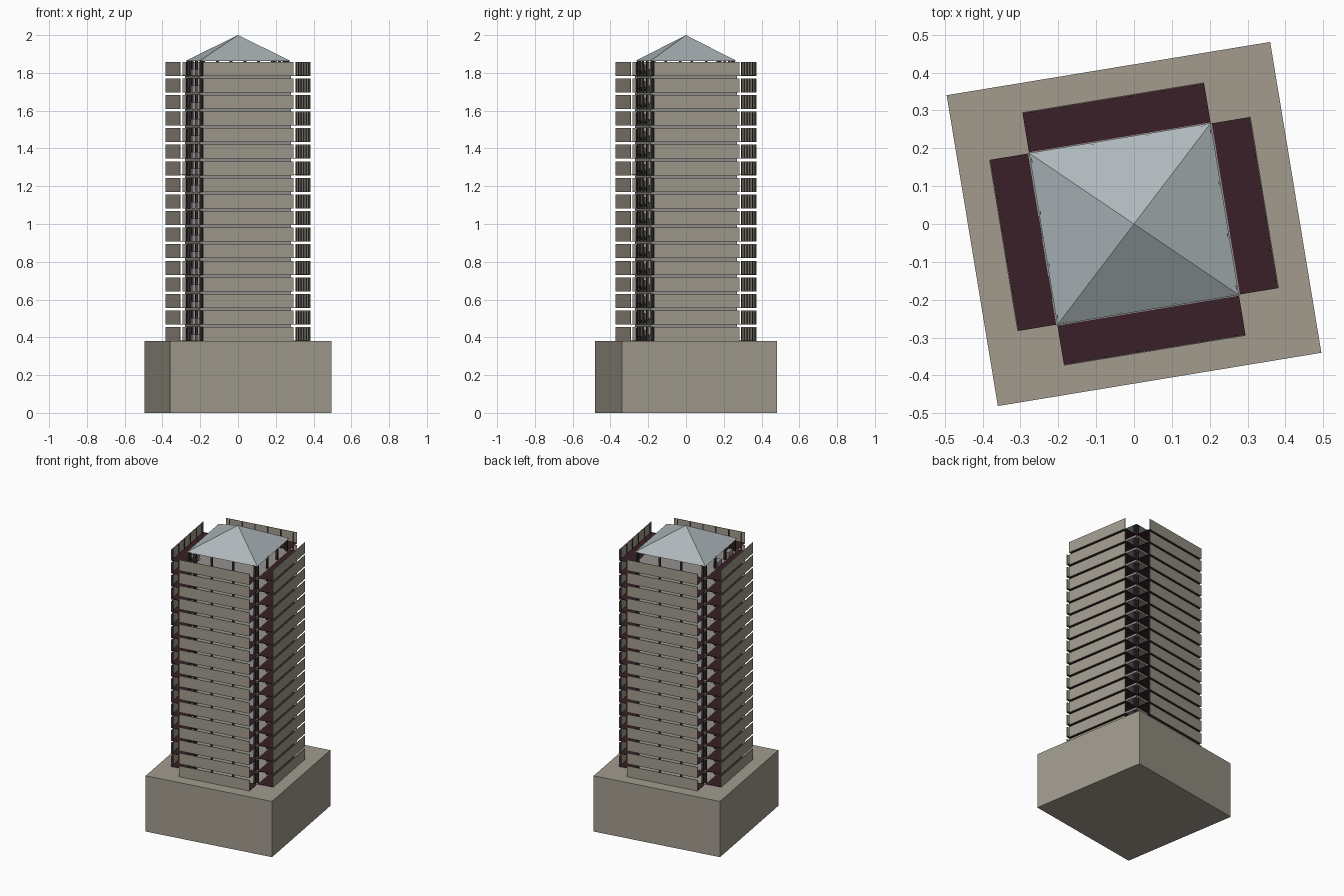
import bpy, bmesh, math
from mathutils import Matrix, Vector

if "Cube" in bpy.data.objects:
    bpy.data.objects.remove(bpy.data.objects["Cube"])

TURN = Matrix.Rotation(math.radians(9.35), 4, 'Z')
FLOORS, Z0, STEP, PANEL_H = 17, 0.38, 0.0878, 0.074
CX, CY = 0.246, 0.232      # half size of the core
WX, WY = 0.350, 0.339      # reach of the balcony wings


def mat(name, rgb):
    m = bpy.data.materials.new(name)
    m.diffuse_color = (*rgb, 1)
    m.use_nodes = True
    m.node_tree.nodes["Principled BSDF"].inputs["Base Color"].default_value = m.diffuse_color
    return m


STONE = mat("stone", (0.36, 0.33, 0.27))
MAROON = mat("maroon", (0.04, 0.014, 0.02))
STEEL = mat("roof_metal", (0.42, 0.47, 0.49))
GREY = mat("slab_grey", (0.3, 0.29, 0.27))
DARK = mat("dark_frame", (0.03, 0.027, 0.025))
GREEN = mat("leaf", (0.03, 0.09, 0.035))
BROWN = mat("trunk", (0.06, 0.035, 0.02))


def box(bm, x0, x1, y0, y1, z0, z1):
    m = Matrix.Translation(((x0 + x1) / 2, (y0 + y1) / 2, (z0 + z1) / 2)) @ \
        Matrix.Diagonal((x1 - x0, y1 - y0, z1 - z0, 1))
    bmesh.ops.create_cube(bm, size=1, matrix=m)


def finish(bm, name, material):
    bm.transform(TURN)
    bmesh.ops.recalc_face_normals(bm, faces=bm.faces)
    me = bpy.data.meshes.new(name)
    bm.to_mesh(me)
    bm.free()
    me.materials.append(material)
    ob = bpy.data.objects.new(name, me)
    bpy.context.collection.objects.link(ob)
    return ob


def wing_box(bm, side, u0, u1, d0, d1, z0, z1):
    """Box on one side of the tower: u along the face, d outwards."""
    if side == "front":
        box(bm, u0, u1, -d1, -d0, z0, z1)
    elif side == "back":
        box(bm, u0, u1, d0, d1, z0, z1)
    elif side == "right":
        box(bm, d0, d1, u0, u1, z0, z1)
    else:
        box(bm, -d1, -d0, u0, u1, z0, z1)


# podium
bm = bmesh.new()
box(bm, -0.433, 0.433, -0.416, 0.416, 0, Z0)
finish(bm, "podium", STONE)

# balcony wings on all four sides: parapets, thin floors, posts behind parapets
for side in ("front", "back", "left", "right"):
    lengthwise = side in ("front", "back")
    half, inner, outer = (0.243, CY, WY) if lengthwise else (0.229, CX, WX)
    panels, floors, posts = bmesh.new(), bmesh.new(), bmesh.new()
    for k in range(FLOORS):
        z = Z0 + k * STEP
        wing_box(panels, side, -half, half, outer - 0.003, outer, z, z + PANEL_H)
        wing_box(floors, side, -half, half, inner, outer - 0.003, z + 0.001, z + 0.003)
        for i in range(6):
            u = half * (-0.9 + 1.8 * i / 5)
            wing_box(posts, side, u - 0.004, u + 0.004, outer - 0.006,
                     outer - 0.003, z + 0.003, z + PANEL_H - 0.004)
    finish(panels, side + "_parapets", STONE)
    finish(floors, side + "_balcony_floors", MAROON)
    finish(posts, side + "_parapet_posts", DARK)

# core slabs fill the gap between storeys
bm = bmesh.new()
for k in range(1, FLOORS):
    z = Z0 + k * STEP
    box(bm, -CX, CX, -CY, CY, z - STEP + PANEL_H, z)
finish(bm, "core_slabs", GREY)

# slim columns around the open core
bm = bmesh.new()
r = 0.006
for k in range(FLOORS):
    z = Z0 + k * STEP
    top = z + (PANEL_H if k < FLOORS - 1 else 0.082)
    for i in range(4):
        for s in (-1, 1):
            x, y = (-0.9 + 0.6 * i) * CX, s * (CY - 0.012)
            box(bm, x - r, x + r, y - r, y + r, z, top)
            x, y = s * (CX - 0.012), (-0.9 + 0.6 * i) * CY
            box(bm, x - r, x + r, y - r, y + r, z, top)
finish(bm, "core_columns", DARK)

# low cabinets along the left edge of the core
bm = bmesh.new()
for k in range(FLOORS):
    z = Z0 + k * STEP
    for y in (-0.13, 0.03):
        box(bm, -CX, -CX + 0.03, y - 0.03, y + 0.03, z, z + 0.035)
finish(bm, "cabinets", GREY)

# potted plants: trunk with a ring of pointed leaves
trunks, leaves = bmesh.new(), bmesh.new()
px, py = -0.2, -0.195
for k in range(FLOORS):
    z = Z0 + k * STEP
    box(trunks, px - 0.008, px + 0.008, py - 0.008, py + 0.008, z, z + 0.06)
    for i in range(8):
        a = i * math.pi / 4
        d, t = Vector((math.cos(a), math.sin(a), 0)), Vector((-math.sin(a), math.cos(a), 0))
        c = Vector((px, py, z))
        pts = [c + d * 0.008 + Vector((0, 0, 0.004)),
               c + d * 0.024 + t * 0.008 + Vector((0, 0, 0.022)),
               c + d * 0.036 + Vector((0, 0, 0.03)),
               c + d * 0.024 - t * 0.008 + Vector((0, 0, 0.022))]
        leaves.faces.new([leaves.verts.new(p) for p in pts])
finish(trunks, "plant_trunks", BROWN)
finish(leaves, "plant_leaves", GREEN)

# pyramid roof
bm = bmesh.new()
apex = bm.verts.new((0, 0, 2.0))
ring = [bm.verts.new((sx * (CX - 0.003), sy * (CY - 0.002), 1.864))
        for sx, sy in ((-1, -1), (1, -1), (1, 1), (-1, 1))]
for i in range(4):
    bm.faces.new((ring[i], ring[(i + 1) % 4], apex))
bm.faces.new(ring[::-1])
finish(bm, "roof", STEEL)
